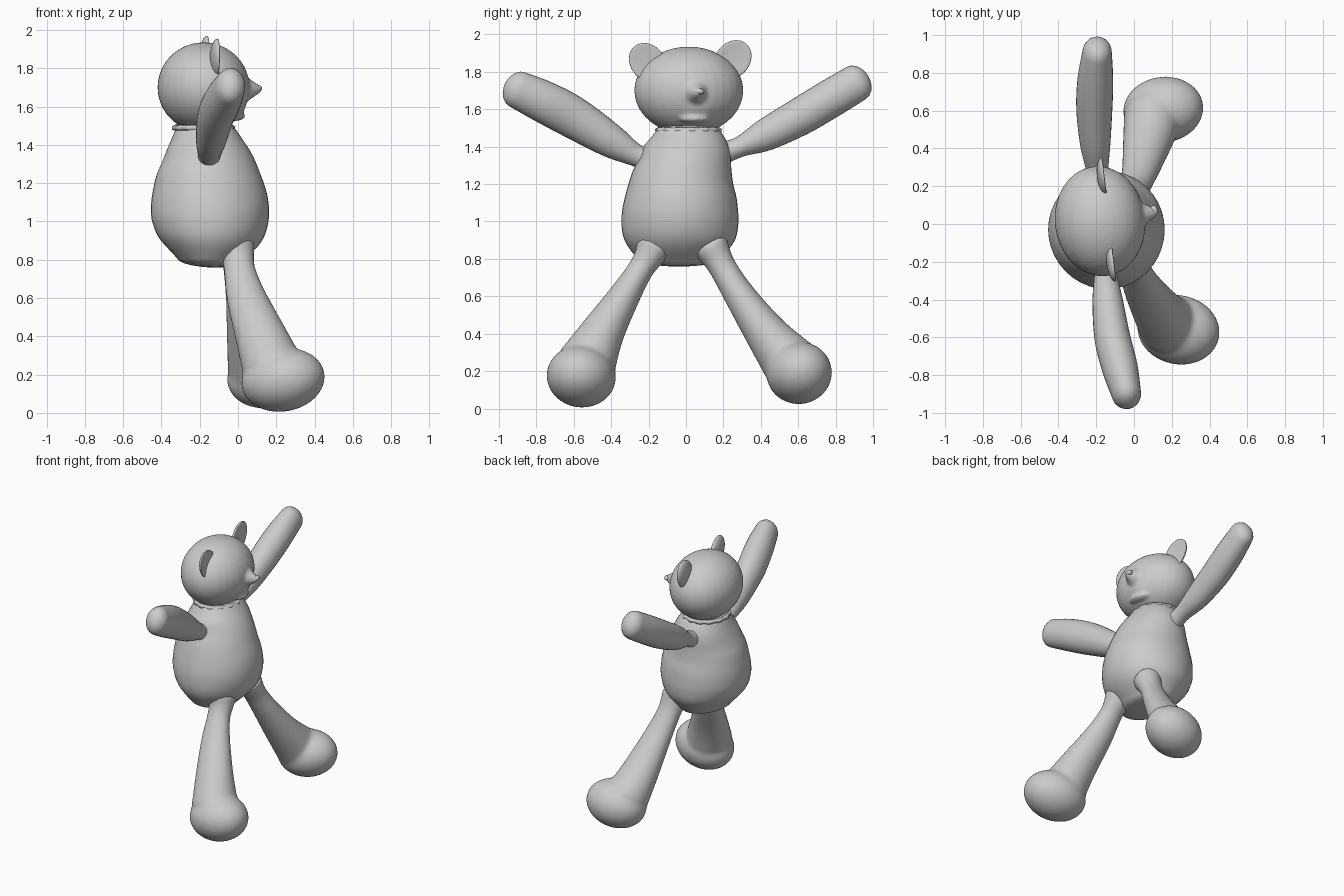
import bpy, bmesh, math
from mathutils import Vector, Matrix

if "Cube" in bpy.data.objects:
    bpy.data.objects.remove(bpy.data.objects["Cube"])

grey = bpy.data.materials.new("plush grey")
grey.diffuse_color = (0.6, 0.6, 0.6, 1)
grey.use_nodes = True
grey.node_tree.nodes["Principled BSDF"].inputs["Base Color"].default_value = grey.diffuse_color


def finish(name, bm, voxel=None, smooth=6):
    """Turn a bmesh into a smooth object, optionally fusing its pieces."""
    bmesh.ops.recalc_face_normals(bm, faces=bm.faces)
    me = bpy.data.meshes.new(name)
    bm.to_mesh(me)
    bm.free()
    me.materials.append(grey)
    for p in me.polygons:
        p.use_smooth = True
    ob = bpy.data.objects.new(name, me)
    bpy.context.collection.objects.link(ob)
    if voxel:
        r = ob.modifiers.new("fuse", 'REMESH')
        r.mode, r.voxel_size, r.use_smooth_shade = 'VOXEL', voxel, True
        s = ob.modifiers.new("soften", 'SMOOTH')
        s.factor, s.iterations = 0.5, smooth
    return ob


def spline(rows, steps=5):
    """Catmull-Rom interpolation through rows of numbers."""
    out = []
    for i in range(len(rows) - 1):
        a, b, c, d = (rows[max(0, min(len(rows) - 1, i + k))] for k in (-1, 0, 1, 2))
        for s in range(steps):
            t = s / steps
            out.append([0.5 * (2 * q + (r - p) * t + (2 * p - 5 * q + 4 * r - w) * t * t
                               + (3 * q - p - 3 * r + w) * t ** 3)
                        for p, q, r, w in zip(a, b, c, d)])
    return out + [list(rows[-1])]


def tube(bm, rows, caps, n=28):
    """Loft ellipses; rows are (x, y, z, radius along x, other radius)."""
    rows = spline(rows)
    cen = [Vector(r[:3]) for r in rows]
    rings = []
    for i, r in enumerate(rows):
        t = (cen[min(i + 1, len(cen) - 1)] - cen[max(i - 1, 0)]).normalized()
        rings.append((cen[i], t, r[3], r[4]))

    def cap(ring, depth):
        c, t, a, b = ring
        return [(c + t * depth * math.sin(math.radians(g)), t,
                 a * math.cos(math.radians(g)), b * math.cos(math.radians(g)))
                for g in (20, 40, 58, 74, 86)]

    rings = cap(rings[0], -caps[0])[::-1] + rings + cap(rings[-1], caps[1])
    loops = []
    for c, t, a, b in rings:
        u = (Vector((1, 0, 0)) - t * t.x).normalized()
        v = t.cross(u)
        loops.append([bm.verts.new(c + u * a * math.cos(k * math.tau / n)
                                   + v * b * math.sin(k * math.tau / n)) for k in range(n)])
    for p, q in zip(loops, loops[1:]):
        for k in range(n):
            bm.faces.new((p[k], p[(k + 1) % n], q[(k + 1) % n], q[k]))
    bm.faces.new(loops[0][::-1])
    bm.faces.new(loops[-1])


def ball(bm, c, size, yaw=0.0, pitch=0.0, roll=0.0):
    """Ellipsoid with half sizes given."""
    m = (Matrix.Translation(c) @ Matrix.Rotation(math.radians(yaw), 4, 'Z')
         @ Matrix.Rotation(math.radians(pitch), 4, 'Y')
         @ Matrix.Rotation(math.radians(roll), 4, 'X') @ Matrix.Diagonal((*size, 1)))
    return bmesh.ops.create_uvsphere(bm, u_segments=32, v_segments=20, radius=1, matrix=m)["verts"]


# Pear-shaped body: height, x range, y range
body = [(.80, -.32, .02, -.26, .19), (.9, -.41, .12, -.33, .26), (1.0, -.447, .16, -.345, .28),
        (1.1, -.455, .157, -.33, .277), (1.2, -.44, .13, -.30, .262), (1.3, -.41, .09, -.255, .247),
        (1.4, -.37, .03, -.215, .235), (1.49, -.33, -.03, -.155, .18)]
bm = bmesh.new()
tube(bm, [((a + b) / 2, (c + d) / 2, z, (b - a) / 2, (d - c) / 2) for z, a, b, c, d in body],
     (.04, .03), 40)
finish("body", bm)

# Raised arms, narrow at the shoulder and blunt at the paw
arms = {
    "left_arm": [(-.19, .21, 1.37, .06, .06), (-.195, .29, 1.40, .06, .055),
                 (-.205, .42, 1.46, .08, .085), (-.21, .6, 1.555, .095, .1),
                 (-.205, .76, 1.65, .095, .103), (-.195, .91, 1.74, .078, .1)],
    "right_arm": [(-.15, -.19, 1.33, .06, .06), (-.15, -.27, 1.355, .06, .06),
                  (-.14, -.4, 1.43, .08, .09), (-.115, -.6, 1.555, .095, .112),
                  (-.075, -.76, 1.64, .095, .112), (-.04, -.90, 1.705, .078, .1)],
}
for name, rows in arms.items():
    bm = bmesh.new()
    tube(bm, rows, (.02, .075))
    finish(name, bm)

# Legs flaring into rounded feet, fused together
legs = {
    "left_leg": ([(-.01, .13, .87, .1, .1), (.0, .17, .80, .085, .08), (.01, .21, .73, .085, .075),
                  (.035, .29, .6, .1, .085), (.07, .43, .4, .13, .115), (.1, .56, .24, .155, .155)],
                 (.155, .605, .19), (.215, .175, .165), 8),
    "right_leg": ([(-.01, -.17, .87, .1, .1), (.0, -.20, .81, .085, .08), (.01, -.245, .74, .083, .07),
                   (.045, -.33, .6, .105, .085), (.12, -.45, .4, .135, .12), (.18, -.53, .24, .16, .16)],
                  (.235, -.56, .172), (.222, .184, .165), -12),
}
for name, (rows, c, size, yaw) in legs.items():
    bm = bmesh.new()
    tube(bm, rows, (.02, .1))
    ball(bm, c, size, yaw, -10)
    finish(name, bm, .013, 10)

# Head with pointed muzzle, chin and lip, turned slightly sideways
YAW = 7
turn = Matrix.Translation((-.18, .015, 1.7)) @ Matrix.Rotation(math.radians(YAW), 4, 'Z')
bm = bmesh.new()
ball(bm, turn @ Vector((0, 0, 0)), (.24, .293, .235), YAW)
muzzle = Matrix.Translation((.2, .01, -.01)) @ Matrix.Rotation(math.pi / 2, 4, 'Y')
bmesh.ops.create_cone(bm, cap_ends=True, segments=32, radius1=.15, radius2=.015, depth=.21,
                      matrix=turn @ muzzle)
ball(bm, turn @ Vector((.1, .01, -.06)), (.13, .17, .12), YAW)
ball(bm, turn @ Vector((.165, .01, -.15)), (.055, .085, .025), YAW)
ball(bm, turn @ Vector((.175, .01, -.095)), (.05, .075, .025), YAW)
finish("head", bm, .011, 5)

# Small pinched nose
bm = bmesh.new()
ball(bm, turn @ Vector((.29, .02, -.005)), (.02, .028, .017), YAW)
finish("nose", bm)

# Thin round ears, dished at the front
for name, y, z, x, roll in (("left_ear", .25, 1.865, -.16, -40), ("right_ear", -.205, 1.85, -.11, 40)):
    bm = bmesh.new()
    m = Matrix.Translation((x, y, z)) @ Matrix.Rotation(math.radians(YAW), 4, 'Z') \
        @ Matrix.Rotation(math.radians(roll), 4, 'X')
    for v in ball(bm, (0, 0, 0), (.036, .092, .112)):
        if v.co.x > 0:
            r = math.hypot(v.co.y / .092, v.co.z / .112)
            v.co.x -= .036 * max(0, 1 - r * r) ** .7
        v.co = m @ v.co
    finish(name, bm)

# Gathered neck seam
bm = bmesh.new()
n = 72
loops = []
for z, k in ((1.475, .95), (1.477, 1.02), (1.495, 1.03), (1.505, .95)):
    loop = []
    for i in range(n):
        a = i * math.tau / n
        s = k + (.025 * math.sin(a * 14) if k > 1 else 0)
        loop.append(bm.verts.new((-.18 + .158 * s * math.cos(a), .013 + .17 * s * math.sin(a), z)))
    loops.append(loop)
for p, q in zip(loops, loops[1:] + loops[:1]):
    for i in range(n):
        bm.faces.new((p[i], p[(i + 1) % n], q[(i + 1) % n], q[i]))
finish("neck_seam", bm)
